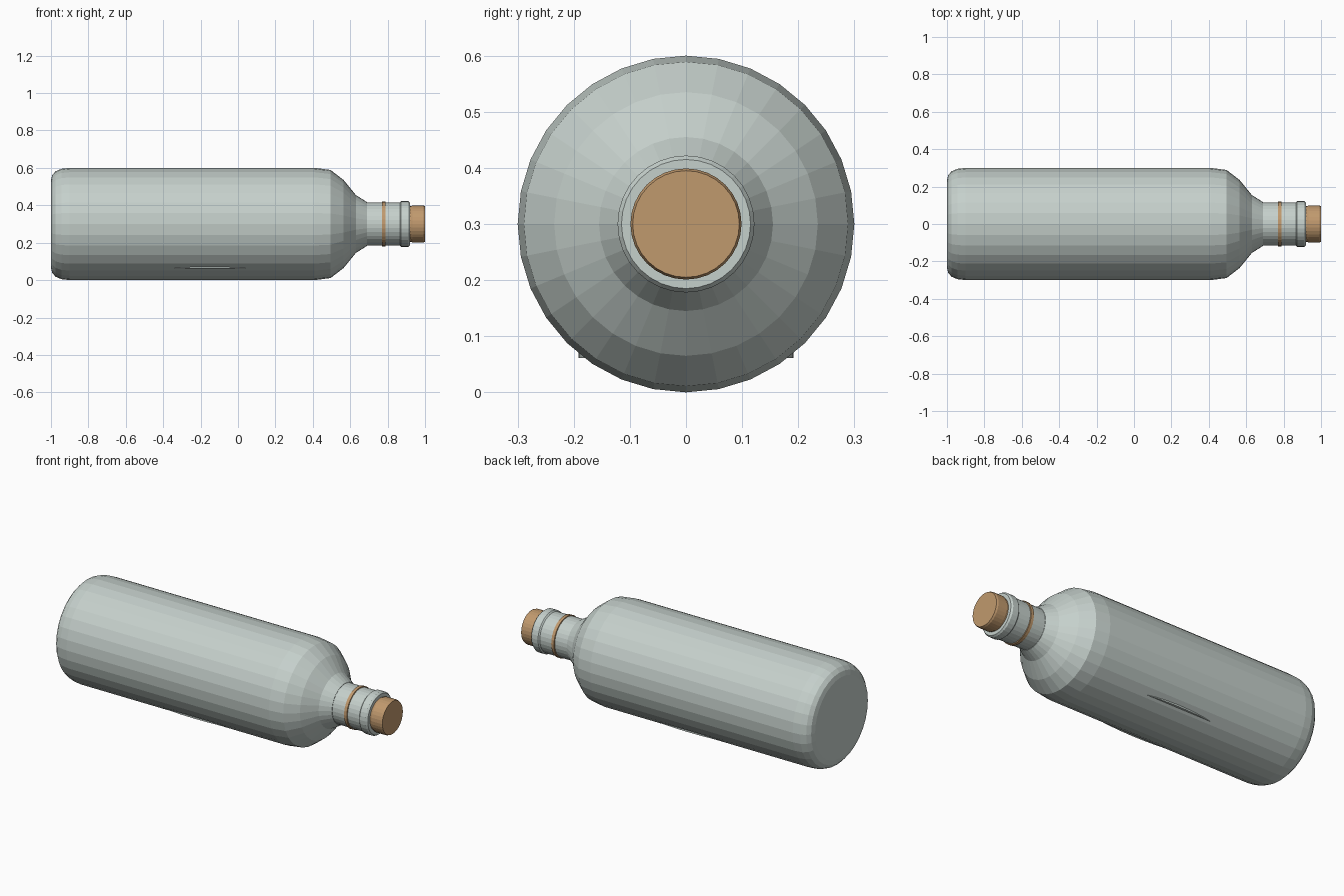
import bpy, bmesh, math

if "Cube" in bpy.data.objects:
    bpy.data.objects.remove(bpy.data.objects["Cube"])

SIDES = 32
AXIS_Z = 0.3


def material(name, rgb):
    m = bpy.data.materials.new(name)
    m.diffuse_color = (*rgb, 1)
    m.use_nodes = True
    m.node_tree.nodes["Principled BSDF"].inputs["Base Color"].default_value = m.diffuse_color
    return m


glass = material("pale_glass", (0.56, 0.63, 0.60))
cork_brown = material("cork_brown", (0.53, 0.32, 0.155))


def add_object(name, bm, mat):
    bmesh.ops.recalc_face_normals(bm, faces=bm.faces)
    me = bpy.data.meshes.new(name)
    bm.to_mesh(me)
    bm.free()
    me.materials.append(mat)
    ob = bpy.data.objects.new(name, me)
    bpy.context.collection.objects.link(ob)
    return ob


def lathe(name, profile, mat):
    """Turn (x, radius) points around the horizontal axis and cap both ends."""
    bm = bmesh.new()
    rings = []
    for x, r in profile:
        angles = [2 * math.pi * i / SIDES for i in range(SIDES)]
        rings.append([bm.verts.new((x, r * math.sin(a), AXIS_Z + r * math.cos(a)))
                      for a in angles])
    for a, b in zip(rings, rings[1:]):
        for i in range(SIDES):
            j = (i + 1) % SIDES
            bm.faces.new((a[i], a[j], b[j], b[i]))
    bm.faces.new(rings[0])
    bm.faces.new(rings[-1])
    return add_object(name, bm, mat)


# Bottle body with rounded base and sloping shoulder
lathe("bottle_body", [(-1.0, 0.235), (-0.993, 0.262), (-0.975, 0.282),
                      (-0.945, 0.295), (-0.90, 0.3), (0.41, 0.3),
                      (0.495, 0.289), (0.565, 0.235), (0.63, 0.155),
                      (0.69, 0.117)], glass)

# Neck and rolled lip
lathe("bottle_neck", [(0.68, 0.115), (0.865, 0.115), (0.872, 0.122),
                      (0.91, 0.122), (0.92, 0.115)], glass)

# Band around the neck
lathe("neck_band", [(0.768, 0.113), (0.77, 0.12), (0.788, 0.12), (0.79, 0.113)],
      cork_brown)

# Stopper
lathe("cork_stopper", [(0.86, 0.095), (0.925, 0.095), (0.932, 0.099),
                       (0.99, 0.099), (1.0, 0.095)], cork_brown)

# Oval plate resting low in the bottle, its long edges just breaking the wall
bm = bmesh.new()
bmesh.ops.create_cone(bm, cap_ends=True, segments=48, radius1=1, radius2=1, depth=1)
for v in bm.verts:
    v.co = (v.co.x * 0.62 - 0.15, v.co.y * 0.192, 0.066 + v.co.z * 0.01)
add_object("oval_plate", bm, glass)
